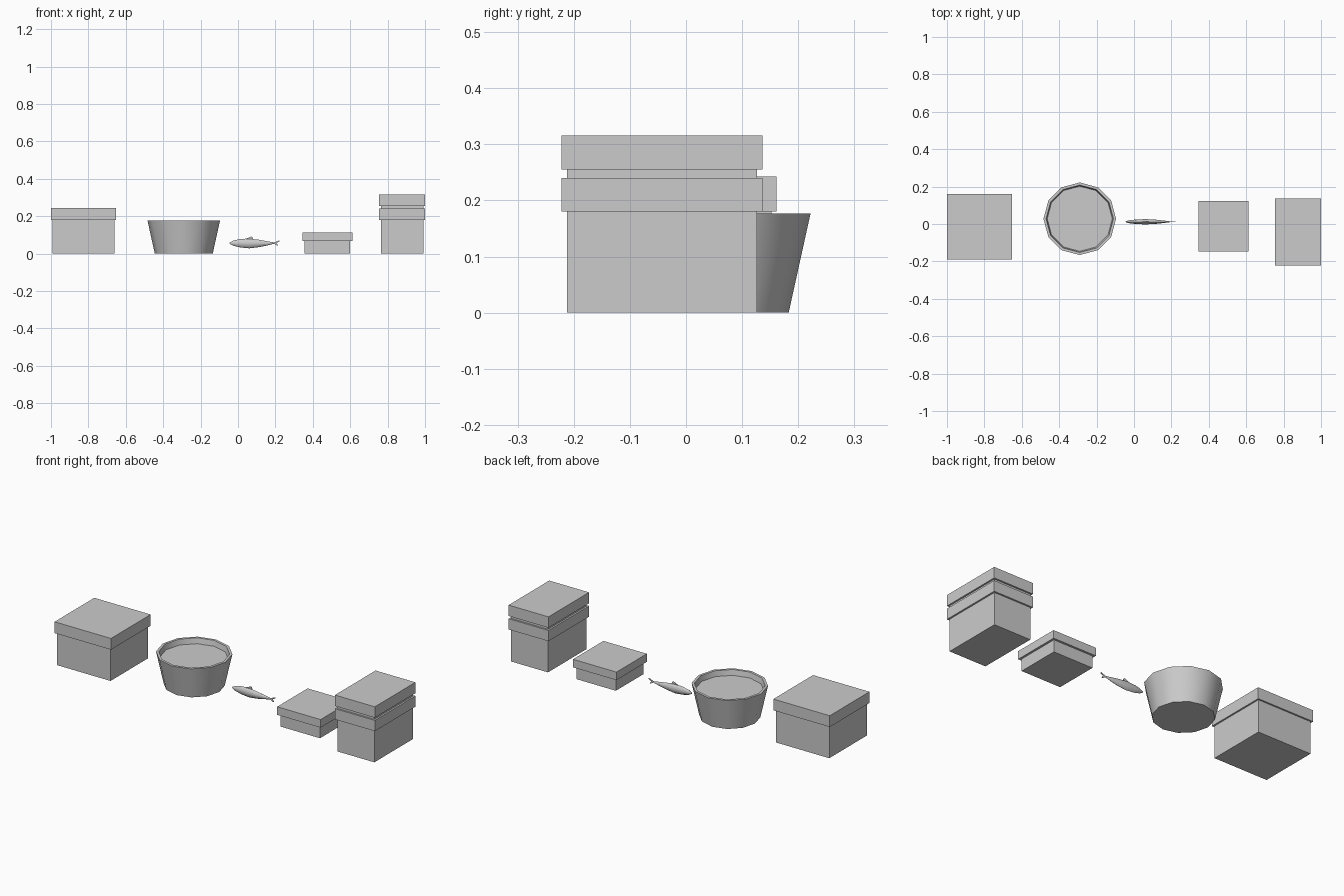
import bpy, bmesh
from math import sin, cos, pi, radians

if "Cube" in bpy.data.objects:
    bpy.data.objects.remove(bpy.data.objects["Cube"])


def make_object(name, verts, faces, smooth=None):
    mesh = bpy.data.meshes.new(name)
    mesh.from_pydata(verts, [], faces)
    bm = bmesh.new()
    bm.from_mesh(mesh)
    bmesh.ops.recalc_face_normals(bm, faces=bm.faces)
    bm.to_mesh(mesh)
    bm.free()
    obj = bpy.data.objects.new(name, mesh)
    bpy.context.collection.objects.link(obj)
    if smooth:
        bpy.ops.object.select_all(action='DESELECT')
        bpy.context.view_layer.objects.active = obj
        obj.select_set(True)
        bpy.ops.object.shade_smooth_by_angle(angle=radians(smooth))
    return obj


def block(name, x, y, w, d, z0, z1):
    bpy.ops.mesh.primitive_cube_add(size=1, location=(x, y, (z0 + z1) / 2))
    obj = bpy.context.object
    obj.name = name
    obj.scale = (w, d, z1 - z0)
    bpy.ops.object.transform_apply(location=False, rotation=False, scale=True)


def loft(name, rings, smooth):
    """Join equal rings of points and cap both ends."""
    n = len(rings[0])
    verts = [p for ring in rings for p in ring]
    faces = [(r * n + i, r * n + (i + 1) % n,
              (r + 1) * n + (i + 1) % n, (r + 1) * n + i)
             for r in range(len(rings) - 1) for i in range(n)]
    faces += [tuple(range(n)), tuple(range(len(verts) - n, len(verts)))]
    return make_object(name, verts, faces, smooth)


def plate(name, outline, y, thickness):
    """Thin fin cut from an x-z outline."""
    rings = [[(px, y + s * thickness / 2, pz) for px, pz in outline] for s in (-1, 1)]
    return loft(name, rings, None)


# Lidded boxes: name, centre, lid size, overhang, body top, lid spans
boxes = [
    ("large_box", -0.826, -0.014, 0.348, 0.35, 0.009, 0.19, [(0.18, 0.243)]),
    ("small_box", 0.478, -0.012, 0.268, 0.268, 0.012, 0.08, [(0.067, 0.112)]),
    ("tall_box", 0.877, -0.043, 0.246, 0.358, 0.0095, 0.26,
     [(0.18, 0.24), (0.255, 0.316)]),
]
for name, x, y, w, d, lip, top, lids in boxes:
    block(name + "_body", x, y, w - 2 * lip, d - 2 * lip, 0, top)
    for i, (z0, z1) in enumerate(lids):
        block(f"{name}_lid_{i + 1}", x, y, w, d, z0, z1)

# Tapered twelve-sided tub with a recessed filling
profile = [(0.155, 0), (0.194, 0.177), (0.180, 0.177), (0.174, 0.147)]
rings = [[(-0.29 + r * cos(i * pi / 6), 0.028 + r * sin(i * pi / 6), z)
          for i in range(12)] for r, z in profile]
loft("tub", rings, 40)

# Fish body: x, top z, bottom z, half thickness
FY = 0.012
sections = [(-0.045, 0.058, 0.053, 0.002), (-0.025, 0.069, 0.042, 0.008),
            (0.01, 0.078, 0.033, 0.012), (0.06, 0.080, 0.028, 0.014),
            (0.11, 0.074, 0.034, 0.012), (0.155, 0.066, 0.043, 0.007),
            (0.195, 0.059, 0.053, 0.002)]
rings = [[(x, FY + h * cos(i * pi / 4), (t + b) / 2 + (t - b) / 2 * sin(i * pi / 4))
          for i in range(8)] for x, t, b, h in sections]
loft("fish_body", rings, 60)

# Fish fins and forked tail
plate("fish_dorsal_fin", [(0.04, 0.078), (0.07, 0.091), (0.076, 0.088), (0.08, 0.076)], FY, 0.004)
plate("fish_upper_tail", [(0.19, 0.058), (0.22, 0.070), (0.222, 0.066), (0.206, 0.056), (0.19, 0.054)], FY, 0.004)
plate("fish_lower_tail", [(0.19, 0.058), (0.206, 0.056), (0.214, 0.044), (0.209, 0.042), (0.19, 0.054)], FY, 0.004)
